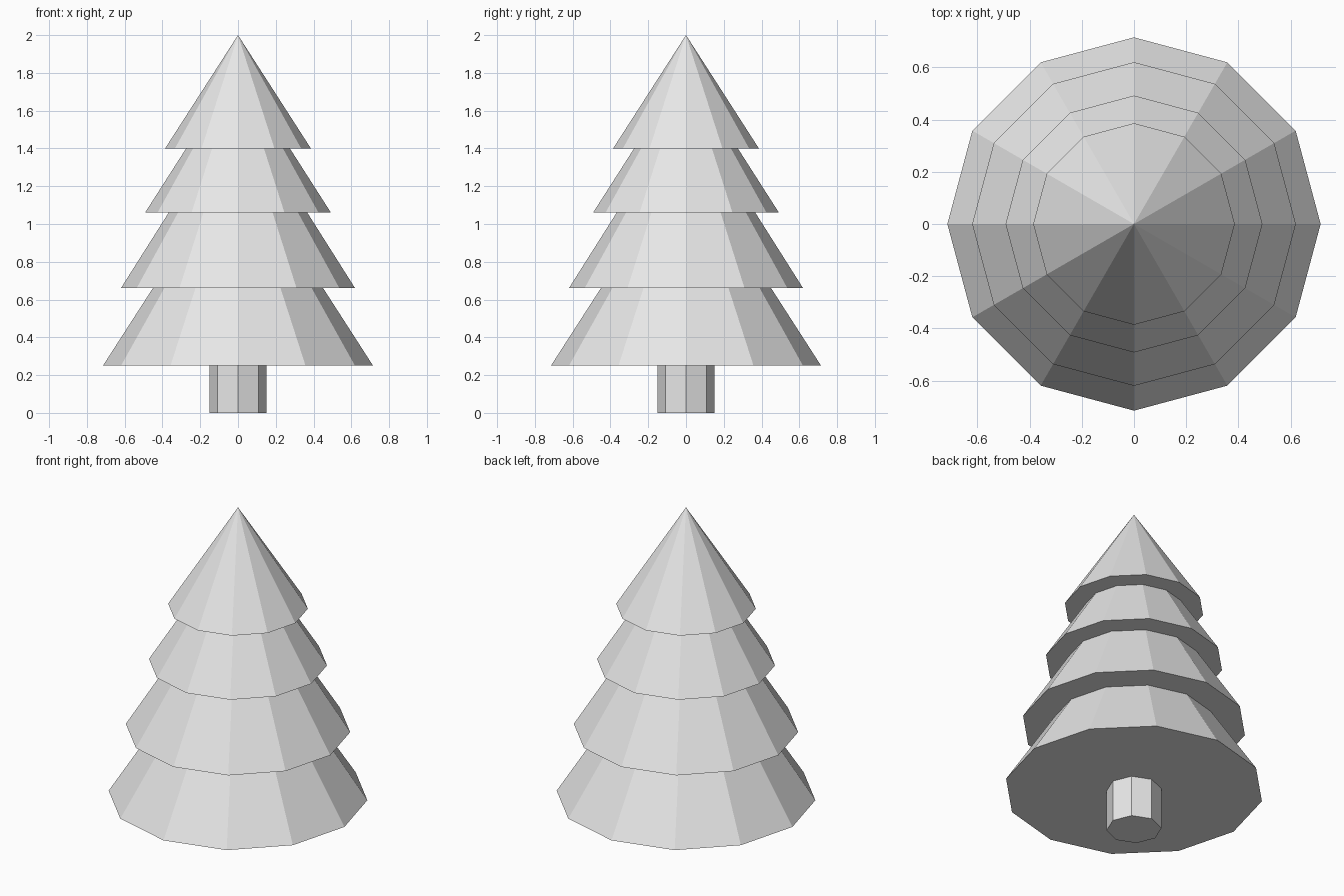
import bpy
from math import pi

cube = bpy.data.objects.get("Cube")
if cube:
    bpy.data.objects.remove(cube, do_unlink=True)

# One plain light grey for the whole tree
grey = bpy.data.materials.new("light_grey")
grey.use_nodes = True
grey.diffuse_color = (0.8, 0.8, 0.8, 1)
grey.node_tree.nodes["Principled BSDF"].inputs["Base Color"].default_value = (0.8, 0.8, 0.8, 1)


def prism(name, sides, bottom_radius, top_radius, bottom, top):
    """Flat-shaded cone or cylinder with a corner on each axis."""
    bpy.ops.mesh.primitive_cone_add(
        vertices=sides, radius1=bottom_radius, radius2=top_radius,
        depth=top - bottom, location=(0, 0, (bottom + top) / 2))
    obj = bpy.context.object
    obj.name = name
    obj.data.materials.append(grey)
    return obj


# Trunk
prism("trunk", 8, 0.152, 0.152, 0, 0.3)

# Foliage tiers: name, rim radius, rim height, tip height
tiers = [
    ("bottom_branches", 0.715, 0.25, 1.36),
    ("lower_branches", 0.62, 0.66, 1.64),
    ("upper_branches", 0.492, 1.06, 1.83),
    ("top_branches", 0.386, 1.4, 2.0),
]
for name, radius, rim, tip in tiers:
    prism(name, 12, radius, 0, rim, tip)
